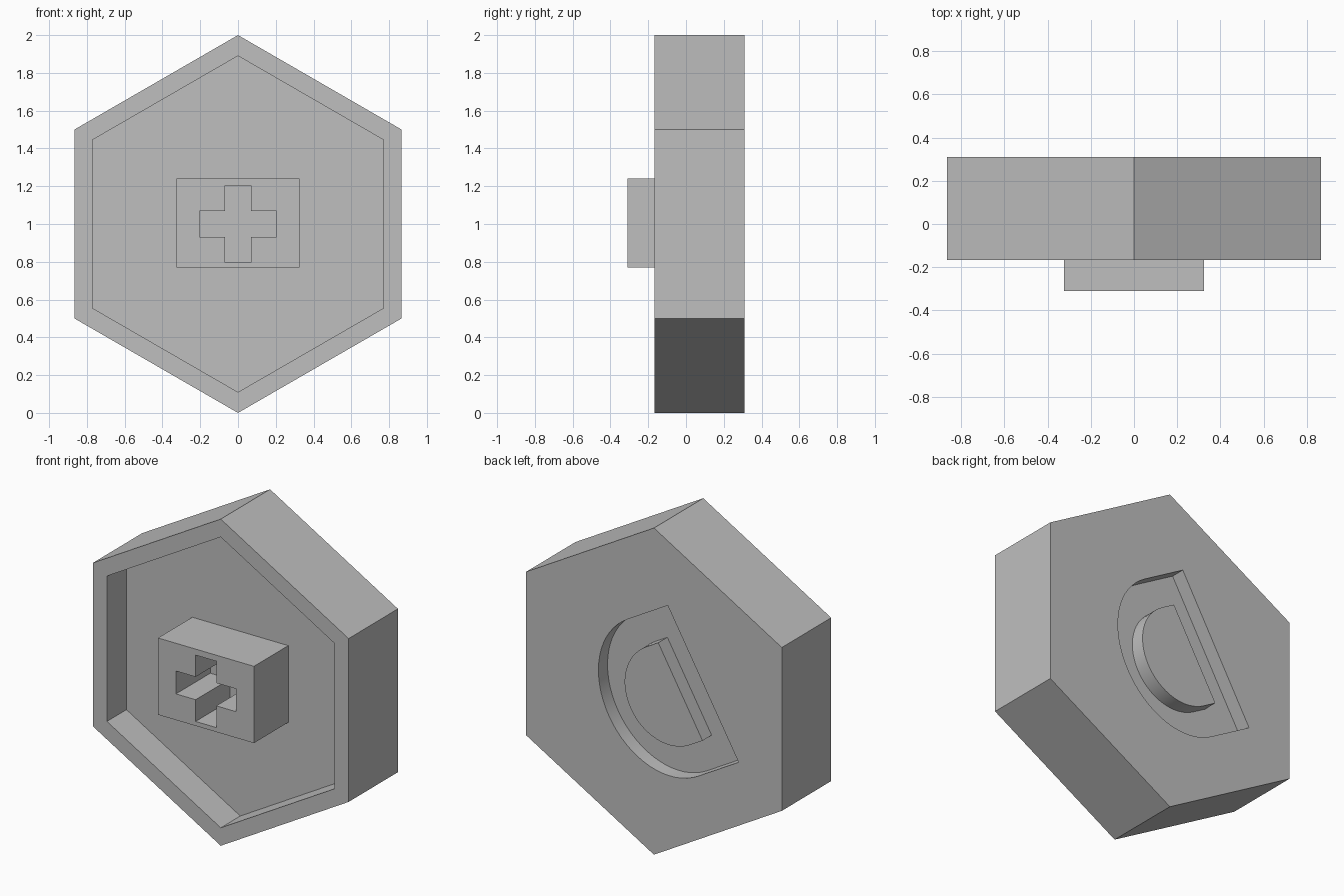
import bpy, bmesh
from math import sin, cos, pi, radians

cube = bpy.data.objects.get("Cube")
if cube:
    bpy.data.objects.remove(cube, do_unlink=True)

grey = bpy.data.materials.new("plain_grey")
grey.use_nodes = True
colour = (0.52, 0.52, 0.52, 1)
grey.diffuse_color = colour
grey.node_tree.nodes["Principled BSDF"].inputs["Base Color"].default_value = colour

MID = 1.0        # height of the centre
FLOOR = 0.022    # depth of the front recess
FRONT, BACK = -0.167, 0.31


def prism(name, outline, y0, y1):
    """Extrude an (x, height from centre) outline along y."""
    bm = bmesh.new()
    face = bm.faces.new([bm.verts.new((x, y0, MID + z)) for x, z in outline])
    new = bmesh.ops.extrude_face_region(bm, geom=[face])["geom"]
    verts = [v for v in new if isinstance(v, bmesh.types.BMVert)]
    bmesh.ops.translate(bm, verts=verts, vec=(0, y1 - y0, 0))
    bmesh.ops.recalc_face_normals(bm, faces=bm.faces)
    mesh = bpy.data.meshes.new(name)
    bm.to_mesh(mesh)
    bm.free()
    mesh.materials.append(grey)
    obj = bpy.data.objects.new(name, mesh)
    bpy.context.collection.objects.link(obj)
    return obj


def cut(target, cutter):
    """Subtract the cutter, then discard it."""
    cutter.hide_render = True
    mod = target.modifiers.new("cut", "BOOLEAN")
    mod.operation, mod.solver, mod.object = "DIFFERENCE", "EXACT", cutter
    bpy.context.view_layer.objects.active = target
    bpy.ops.object.modifier_apply(modifier=mod.name)
    bpy.data.objects.remove(cutter, do_unlink=True)


def hexagon(r):
    return [(r * sin(i * pi / 3), r * cos(i * pi / 3)) for i in range(6)]


def rectangle(w, h, z=0):
    return [(-w, z - h), (w, z - h), (w, z + h), (-w, z + h)]


def half_round(half, flat, start, bulge, steps=32):
    """Flat side plus elliptical arc, tilted to follow a hexagon edge."""
    arc = [(half * cos(pi * i / steps), start + bulge * sin(pi * i / steps))
           for i in range(steps + 1)]
    points = [(-half, flat)] + [(half, flat)] + arc
    c, s = cos(radians(60)), sin(radians(60))
    return [(-(c * (a + 0.05) - s * n), -s * (a + 0.05) - c * n) for a, n in points]


# Hexagonal body with a shallow hexagonal tray in front
body = prism("hexagon_body", hexagon(1.0), FRONT, BACK)
cut(body, prism("tray_cutter", hexagon(0.89), FRONT - 0.2, FLOOR))

# Tilted half-round groove in the back, with an island left inside
groove = prism("groove_cutter", half_round(0.48, -0.356, -0.04, 0.42), BACK - 0.088, BACK + 0.1)
cut(groove, prism("groove_island", half_round(0.30, -0.178, -0.08, 0.29), BACK - 0.2, BACK + 0.2))
cut(body, groove)

# Raised block with a plus-shaped socket
block = prism("socket_block", rectangle(0.325, 0.235, 0.005), -0.31, FLOOR)
a, b = 0.07, 0.203
plus = [(-a, -b), (a, -b), (a, -a), (b, -a), (b, a), (a, a),
        (a, b), (-a, b), (-a, a), (-b, a), (-b, -a), (-a, -a)]
cut(block, prism("plus_cutter", plus, -0.5, FLOOR + 0.1))

# Smooth the groove arcs while keeping hard edges
for obj in (body, block):
    bpy.ops.object.select_all(action="DESELECT")
    obj.select_set(True)
    bpy.context.view_layer.objects.active = obj
    bpy.ops.object.shade_smooth_by_angle(angle=radians(30))
